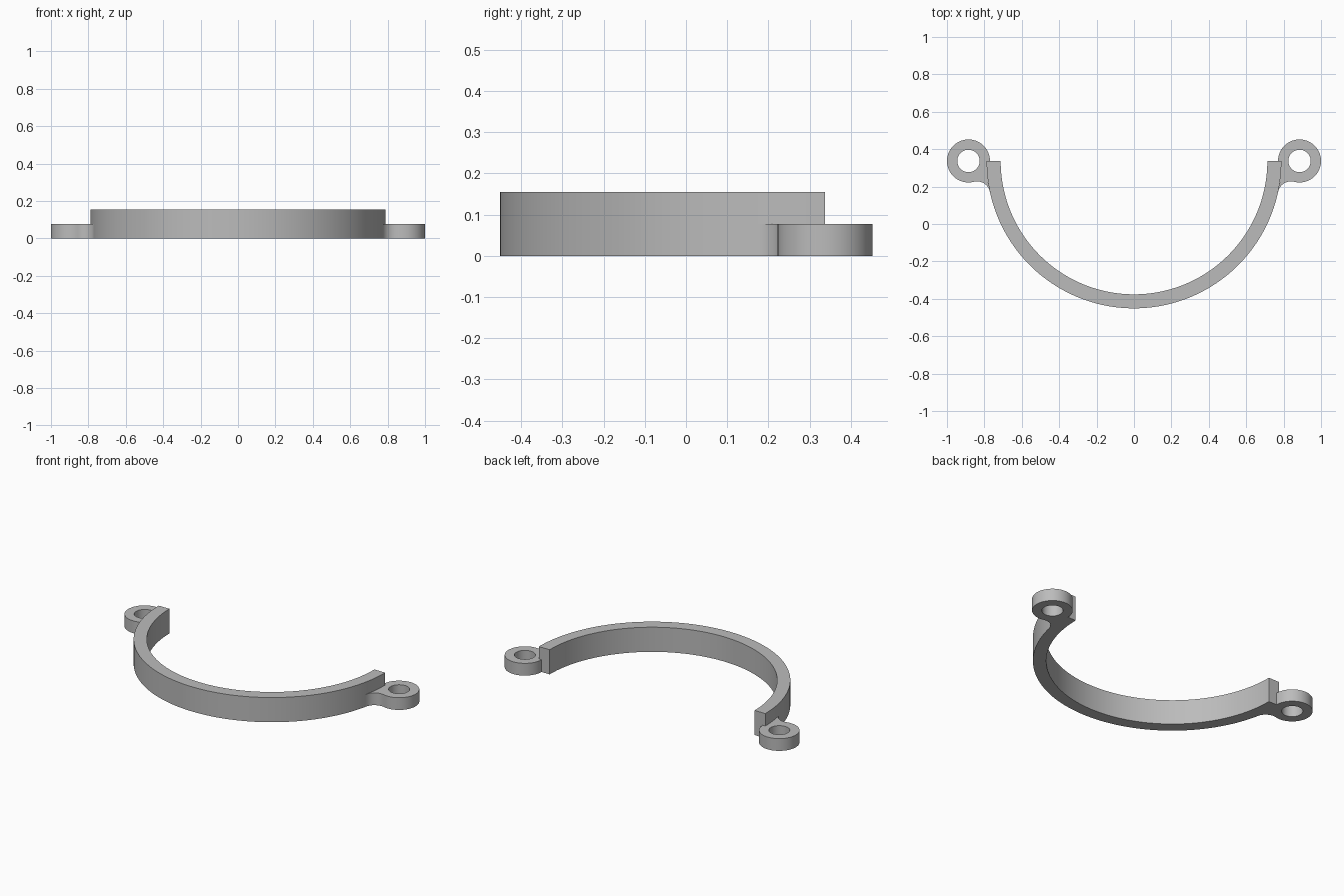
import bpy, bmesh
from math import sin, cos, pi, atan2, sqrt, tau, radians
from mathutils import Vector

cube = bpy.data.objects.get("Cube")
if cube:
    bpy.data.objects.remove(cube, do_unlink=True)

grey = bpy.data.materials.new("plain_grey")
grey.use_nodes = True
colour = (0.5, 0.5, 0.5, 1)
grey.diffuse_color = colour
grey.node_tree.nodes["Principled BSDF"].inputs["Base Color"].default_value = colour

# Main dimensions
BASE_Y = 0.337
RING = Vector((0, BASE_Y))
R_OUT, R_IN, BAND_H = 0.788, 0.713, 0.155
EAR = Vector((0.885, BASE_Y))
EAR_R, HOLE_R, EAR_H = 0.115, 0.06, 0.077
FILLET_R = 0.07


def arc(centre, radius, start, end, steps):
    """Points along an arc, both ends included."""
    return [centre + radius * Vector((cos(a), sin(a)))
            for a in (start + (end - start) * i / steps for i in range(steps + 1))]


def angle(centre, point):
    d = point - centre
    return atan2(d.y, d.x)


def plate(name, loops, height, side=1):
    """Fill closed outlines (later ones are holes) and extrude them upward."""
    bm = bmesh.new()
    edges = []
    for loop in loops:
        verts = [bm.verts.new((side * p.x, p.y, 0)) for p in loop]
        edges += [bm.edges.new((v, verts[i - 1])) for i, v in enumerate(verts)]
    bmesh.ops.triangle_fill(bm, edges=edges, use_beauty=True)
    result = bmesh.ops.extrude_face_region(bm, geom=bm.faces[:], use_keep_orig=True)
    top = [g for g in result["geom"] if isinstance(g, bmesh.types.BMVert)]
    bmesh.ops.translate(bm, verts=top, vec=(0, 0, height))
    bmesh.ops.recalc_face_normals(bm, faces=bm.faces[:])
    mesh = bpy.data.meshes.new(name)
    bm.to_mesh(mesh)
    bm.free()
    mesh.materials.append(grey)
    obj = bpy.data.objects.new(name, mesh)
    bpy.context.collection.objects.link(obj)
    bpy.ops.object.select_all(action='DESELECT')
    obj.select_set(True)
    bpy.context.view_layer.objects.active = obj
    bpy.ops.object.shade_smooth_by_angle(angle=radians(30))
    return obj


# Half-round band
plate("band", [arc(RING, R_OUT, -pi, 0, 96) + arc(RING, R_IN, 0, -pi, 96)], BAND_H)

# Fillet circle touching both the band and the ear from outside
a, b, d = R_OUT + FILLET_R, EAR_R + FILLET_R, EAR.x
fx = (a * a - b * b + d * d) / (2 * d)
fillet = Vector((fx, BASE_Y - sqrt(a * a - fx * fx)))
to_ear, to_band = angle(fillet, EAR), angle(fillet, RING)
to_band += tau if to_band < to_ear else 0

# Screw ear outline: round eye, flush contact with the band, then the fillet
outline = arc(EAR, EAR_R, angle(EAR, fillet), pi, 48)
outline += arc(RING, R_OUT, 0, angle(RING, fillet), 8)
outline += arc(fillet, FILLET_R, to_band, to_ear, 16)[1:-1]
hole = arc(EAR, HOLE_R, 0, tau, 48)[:-1]

for name, side in (("left_ear", 1), ("right_ear", -1)):
    plate(name, [outline, hole], EAR_H, side)
